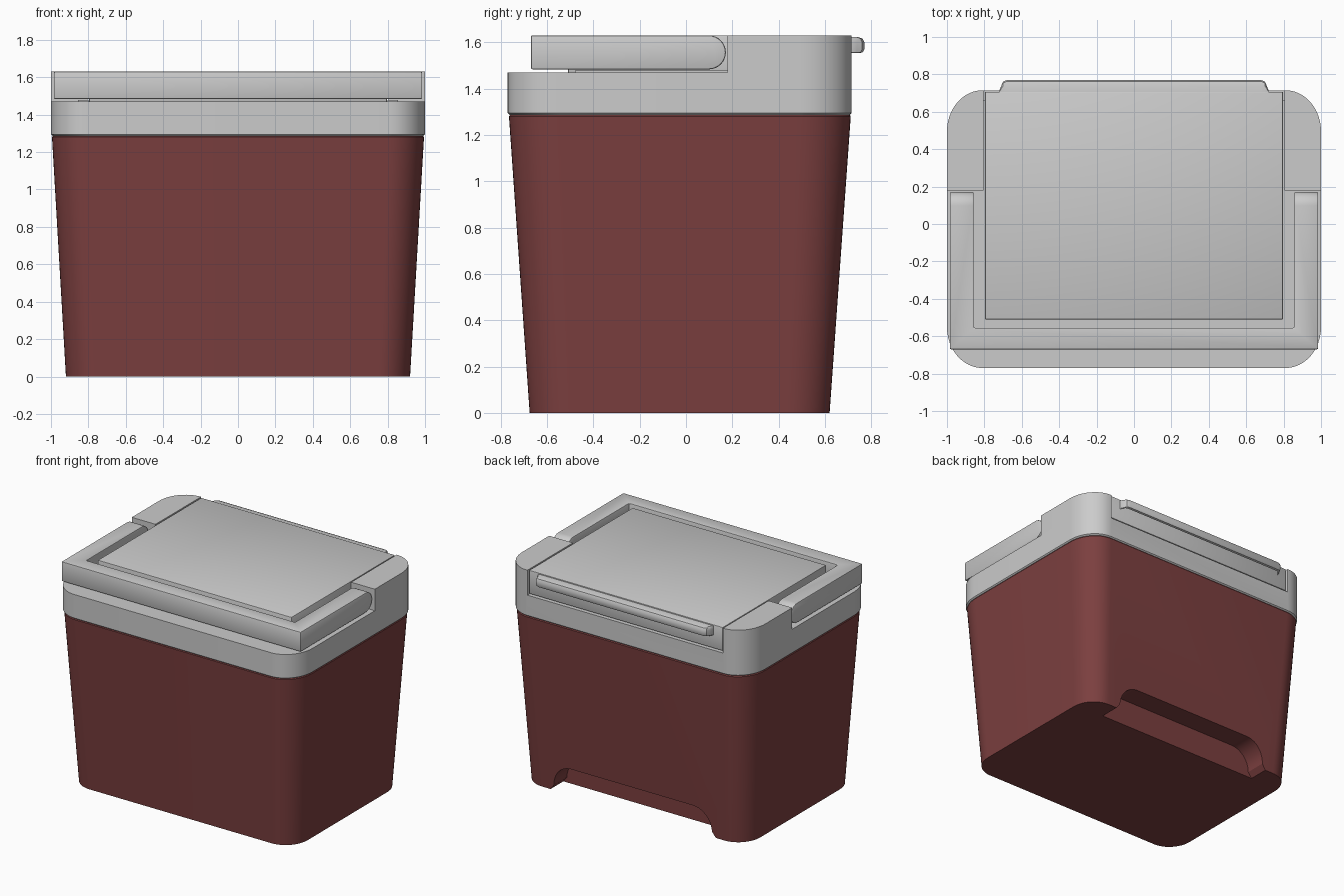
import bpy, bmesh
from math import sin, cos, pi

if "Cube" in bpy.data.objects:
    bpy.data.objects.remove(bpy.data.objects["Cube"])


def arc(cx, cy, rx, ry, a0, a1, n=12):
    return [(cx + rx * cos(a0 + (a1 - a0) * i / n), cy + ry * sin(a0 + (a1 - a0) * i / n))
            for i in range(n + 1)]


def round_rect(x, y0, y1, rx, ry):
    return (arc(x - rx, y1 - ry, rx, ry, 0, pi / 2) + arc(rx - x, y1 - ry, rx, ry, pi / 2, pi)
            + arc(rx - x, y0 + ry, rx, ry, pi, 1.5 * pi)
            + arc(x - rx, y0 + ry, rx, ry, 1.5 * pi, 2 * pi))


def loft(name, rings):
    """Skin a list of equal-length 3D rings and cap both ends."""
    bm = bmesh.new()
    loops = [[bm.verts.new(p) for p in ring] for ring in rings]
    n = len(loops[0])
    for a, b in zip(loops, loops[1:]):
        for i in range(n):
            j = (i + 1) % n
            bm.faces.new((a[i], a[j], b[j], b[i]))
    bm.faces.new(loops[0][::-1])
    bm.faces.new(loops[-1])
    bmesh.ops.recalc_face_normals(bm, faces=bm.faces)
    me = bpy.data.meshes.new(name)
    bm.to_mesh(me)
    bm.free()
    ob = bpy.data.objects.new(name, me)
    bpy.context.collection.objects.link(ob)
    return ob


def extrude(name, profile, axis, a, b):
    place = {'x': lambda p, t: (t, p[0], p[1]),
             'y': lambda p, t: (p[0], t, p[1]),
             'z': lambda p, t: (p[0], p[1], t)}[axis]
    return loft(name, [[place(p, t) for p in profile] for t in (a, b)])


def box(name, x0, x1, y0, y1, z0, z1):
    return extrude(name, [(x0, y0), (x1, y0), (x1, y1), (x0, y1)], 'z', z0, z1)


def activate(ob):
    bpy.ops.object.select_all(action='DESELECT')
    ob.select_set(True)
    bpy.context.view_layer.objects.active = ob


def cut(ob, cutter):
    activate(ob)
    m = ob.modifiers.new("cut", 'BOOLEAN')
    m.operation, m.solver, m.object = 'DIFFERENCE', 'EXACT', cutter
    bpy.ops.object.modifier_apply(modifier=m.name)
    bpy.data.objects.remove(cutter)


def finish(ob, bevel=0):
    activate(ob)
    if bevel:
        m = ob.modifiers.new("bevel", 'BEVEL')
        m.width, m.segments, m.limit_method, m.angle_limit = bevel, 2, 'ANGLE', 0.7
        bpy.ops.object.modifier_apply(modifier=m.name)
    bpy.ops.object.shade_smooth_by_angle(angle=0.5)


def tub_ring(z, inset=0.0):
    t = z / 1.29
    x, y0, y1 = 0.92 + 0.075 * t, -0.675 - 0.09 * t, 0.62 + 0.092 * t
    return [(px, py, z) for px, py in
            round_rect(x - inset, y0 + inset, y1 - inset, 0.17 + 0.02 * t, 0.18 + 0.04 * t)]


# Tapered tub with a hand grip cut under the back
tub = loft("tub", [tub_ring(0), tub_ring(1.28), tub_ring(1.29, 0.008)])
half = [(0.70, -0.05), (0.68, 0)] + arc(0.5, 0.04, 0.15, 0.16, 0, pi / 2, 10)
arch = half + [(-x, z) for x, z in reversed(half)]
cut(tub, extrude("grip_cutter", arch, 'y', 0.47, 0.85))
red = bpy.data.materials.new("dark_red")
red.diffuse_color = (0.2, 0.05, 0.05, 1)
red.use_nodes = True
red.node_tree.nodes["Principled BSDF"].inputs["Base Color"].default_value = red.diffuse_color
tub.data.materials.append(red)
finish(tub)

# Lid base rim, with a recess for the hatch at the back
RIM = (1.0, -0.77, 0.715, 0.19, 0.22)
edge = (0.992, -0.762, 0.707, 0.19, 0.22)
rim = loft("lid_rim", [[(x, y, z) for x, y in round_rect(*o)]
                       for o, z in ((edge, 1.287), (RIM, 1.295), (RIM, 1.47))])
cut(rim, box("recess_cutter", -0.805, 0.805, 0.66, 0.9, 1.445, 1.6))
finish(rim)

# Raised rear shoulders and the low strips beside the hatch
for s, side in ((1, "right"), (-1, "left")):
    outline = [(0.805, 0.18), (1.0, 0.18)] + arc(0.81, 0.495, 0.19, 0.22, 0, pi / 2) + [(0.805, 0.715)]
    finish(extrude(side + "_shoulder", [(s * x, y) for x, y in outline], 'z', 1.468, 1.63))
    x0, x1 = sorted((s * 0.80, s * 0.855))
    finish(box(side + "_strip", x0, x1, -0.48, 0.18, 1.465, 1.478))

# Hatch panel wrapping over the back edge
hatch = extrude("hatch", [(-0.51, 1.468), (-0.51, 1.63), (0.707, 1.63), (0.707, 1.455),
                          (0.67, 1.455), (0.67, 1.468)], 'x', -0.797, 0.797)
finish(hatch, 0.006)

# Hooked pull lip on the hatch
lip_profile = [(0.69, 1.622), (0.745, 1.622), (0.762, 1.616), (0.77, 1.60), (0.77, 1.57),
               (0.763, 1.557), (0.748, 1.553), (0.74, 1.565), (0.735, 1.585), (0.69, 1.585)]


def lip_ring(x, reach):
    return [(x, min(y, reach), z) for y, z in lip_profile]


lip = loft("hatch_lip", [[(x, 0.69 + (y - 0.69) * k, z) for y, z in lip_profile] for x, k in
                         ((-0.72, 0.3), (-0.71, 0.6), (-0.70, 0.88), (-0.68, 1),
                          (0.68, 1), (0.70, 0.88), (0.71, 0.6), (0.72, 0.3))])
finish(lip)

# U-shaped carry handle folded flat around the hatch
side_profile = ([(-0.67, 1.483), (0.098, 1.483)] + arc(0.098, 1.5565, 0.074, 0.0735, -pi / 2, pi / 2, 16)[1:]
                + [(-0.67, 1.63)])
handle = extrude("carry_handle", side_profile, 'x', -0.985, 0.985)
cut(handle, box("handle_cutter", -0.857, 0.857, -0.555, 0.5, 1.4, 1.7))
finish(handle, 0.008)
